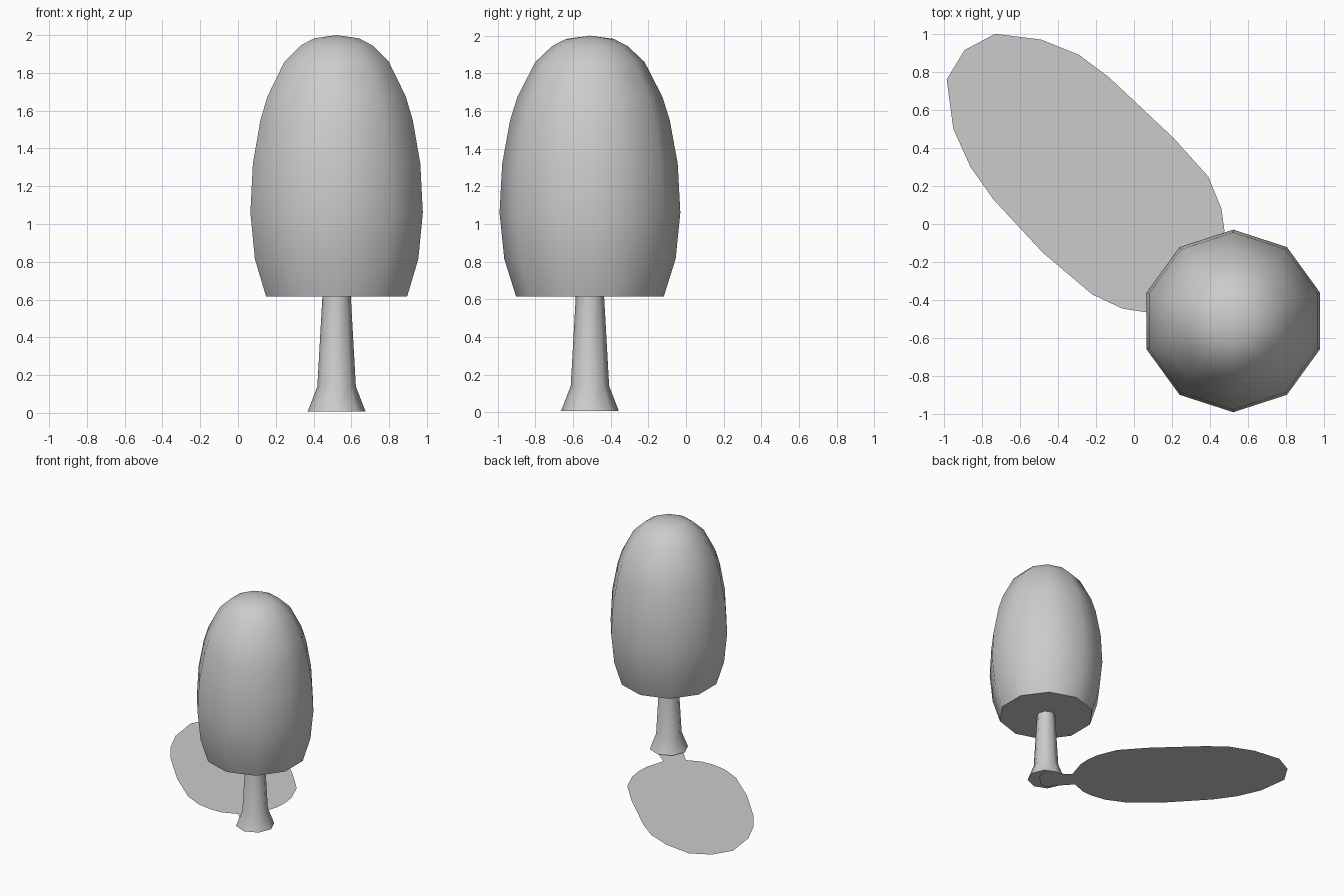
import bpy, bmesh
from math import sin, cos, pi, radians

if "Cube" in bpy.data.objects:
    bpy.data.objects.remove(bpy.data.objects["Cube"])

CX, CY = 0.522, -0.51


def link_mesh(name, bm):
    mesh = bpy.data.meshes.new(name)
    bm.to_mesh(mesh)
    bm.free()
    obj = bpy.data.objects.new(name, mesh)
    bpy.context.collection.objects.link(obj)
    return obj


def lathe(name, profile, sides, pole=None, cap_top=False):
    """Rings of (radius, z), first vertex pointing to +y; bottom is capped."""
    bm = bmesh.new()
    rings = []
    for r, z in profile:
        rings.append([bm.verts.new((CX + r * sin(-2 * pi * i / sides),
                                    CY + r * cos(2 * pi * i / sides), z))
                      for i in range(sides)])
    for a, b in zip(rings, rings[1:]):
        for i in range(sides):
            j = (i + 1) % sides
            bm.faces.new((a[i], a[j], b[j], b[i]))
    bm.faces.new(rings[0][::-1])
    if pole:
        tip = bm.verts.new((CX, CY, pole))
        for i in range(sides):
            bm.faces.new((rings[-1][i], rings[-1][(i + 1) % sides], tip))
    elif cap_top:
        bm.faces.new(rings[-1])
    bmesh.ops.recalc_face_normals(bm, faces=bm.faces)
    obj = link_mesh(name, bm)
    bpy.ops.object.select_all(action='DESELECT')
    obj.select_set(True)
    bpy.context.view_layer.objects.active = obj
    bpy.ops.object.shade_smooth_by_angle(angle=radians(60))
    return obj


# Rounded leafy crown, ten sides, flat underneath
lathe("crown", [(0.392, 0.615), (0.455, 0.815), (0.48, 1.06), (0.466, 1.32),
                (0.424, 1.55), (0.385, 1.675), (0.29, 1.86), (0.20, 1.945),
                (0.125, 1.983)], 10, pole=2.0)

# Trunk with flared foot
lathe("trunk", [(0.153, 0.008), (0.102, 0.14), (0.075, 0.62)], 8, cap_top=True)

# Flat ground shadow of the tree, with a neck reaching the trunk
outline = [(-0.73, 1.0), (-0.49, 0.97), (-0.29, 0.89), (-0.13, 0.77),
           (0.21, 0.45), (0.39, 0.25), (0.46, 0.08), (0.475, -0.03),
           (0.47, -0.13), (0.42, -0.29), (0.53, -0.38), (0.62, -0.43),
           (0.60, -0.50), (0.52, -0.59), (0.45, -0.60), (0.40, -0.53),
           (0.29, -0.41), (0.17, -0.46), (0.07, -0.465), (-0.06, -0.445),
           (-0.22, -0.37), (-0.48, -0.15), (-0.74, 0.13), (-0.86, 0.30),
           (-0.95, 0.50), (-0.985, 0.76), (-0.89, 0.915)]
bm = bmesh.new()
face = bm.faces.new([bm.verts.new((x, y, 0)) for x, y in outline])
face.normal_update()
if face.normal.z < 0:
    face.normal_flip()
bmesh.ops.triangulate(bm, faces=[face])
link_mesh("ground_shadow", bm)
